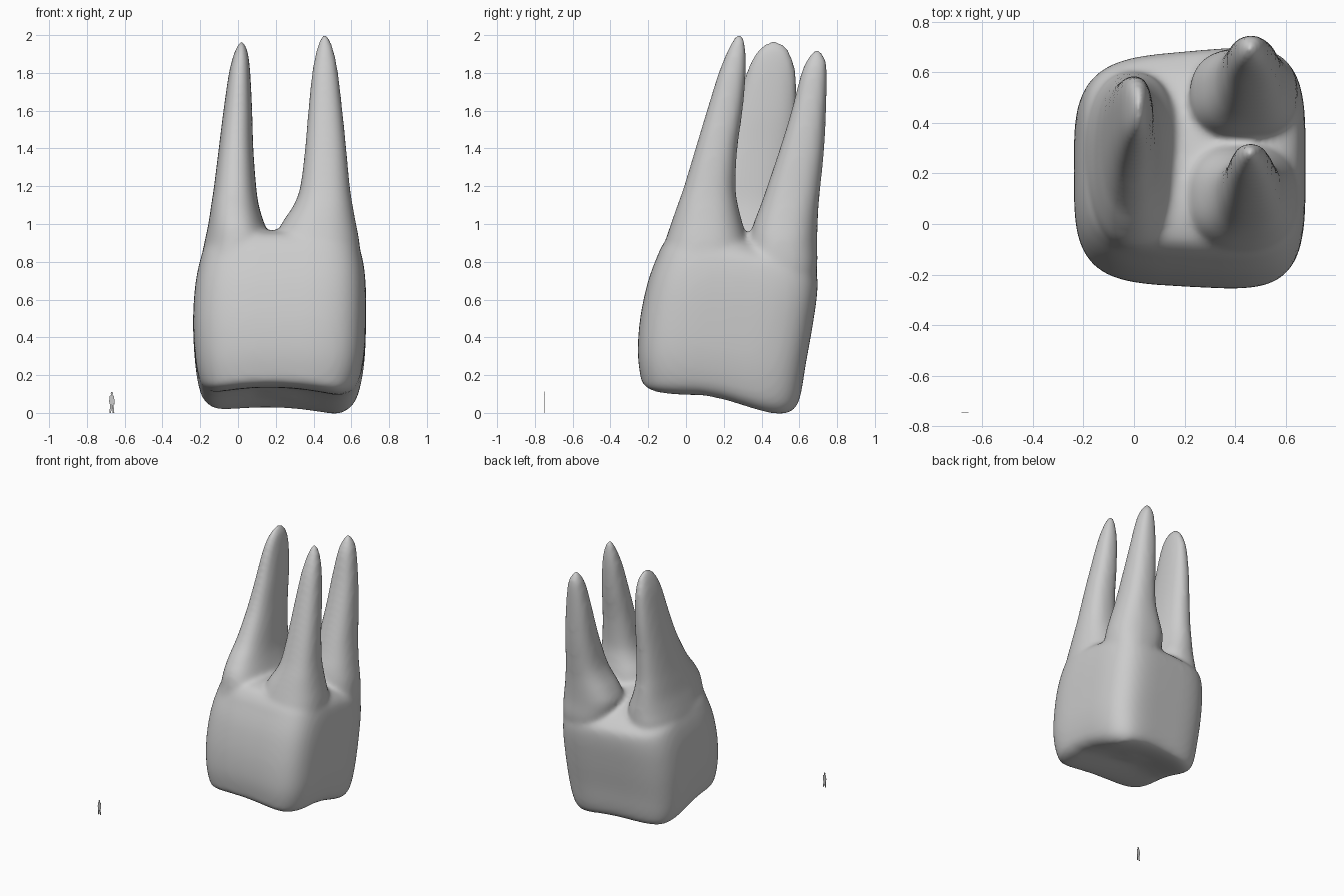
import bpy
import bmesh
from math import cos, sin, pi

cube = bpy.data.objects.get("Cube")
if cube:
    bpy.data.objects.remove(cube, do_unlink=True)


def make_material(name, value):
    mat = bpy.data.materials.new(name)
    mat.use_nodes = True
    colour = (value, value, value, 1)
    mat.diffuse_color = colour
    mat.node_tree.nodes["Principled BSDF"].inputs["Base Color"].default_value = colour
    return mat


def make_object(name, bm, mat):
    bmesh.ops.recalc_face_normals(bm, faces=bm.faces)
    mesh = bpy.data.meshes.new(name)
    bm.to_mesh(mesh)
    bm.free()
    mesh.materials.append(mat)
    obj = bpy.data.objects.new(name, mesh)
    bpy.context.collection.objects.link(obj)
    return obj


def rounded(value, power):
    """Superellipse coordinate from a sine or cosine."""
    return (1 if value >= 0 else -1) * abs(value) ** (2 / power)


def smooth_rings(rings, steps=4):
    """Add in-between rings along a smooth spline through the given ones."""
    padded = [rings[0]] + rings + [rings[-1]]
    result = []
    for a, b, c, d in zip(padded, padded[1:], padded[2:], padded[3:]):
        for k in range(steps):
            t = k / steps
            result.append([
                q + t / 2 * (r - p + t * (2 * p - 5 * q + 4 * r - s
                                          + t * (3 * (q - r) + s - p)))
                for p, q, r, s in zip(a, b, c, d)])
    return result + [rings[-1]]


def loft(bm, rings, power, warp=None, segments=64):
    """Skin a stack of rings, each given as (z, x min, x max, y min, y max)."""
    loops = []
    for z, x0, x1, y0, y1 in smooth_rings(rings):
        loop = []
        for i in range(segments):
            a = 2 * pi * i / segments
            u, v = rounded(cos(a), power), rounded(sin(a), power)
            p = ((x0 + x1) / 2 + u * (x1 - x0) / 2,
                 (y0 + y1) / 2 + v * (y1 - y0) / 2, z)
            loop.append(bm.verts.new(warp(p, u, v, y1 - y0) if warp else p))
        loops.append(loop)
    for low, high in zip(loops, loops[1:]):
        for i in range(segments):
            j = (i + 1) % segments
            bm.faces.new((low[i], low[j], high[j], high[i]))
    # Close each end with a fan
    for loop in (loops[0], loops[-1]):
        centre = sum((v.co for v in loop), loop[0].co * 0) / segments
        tip = bm.verts.new(centre)
        for i in range(segments):
            bm.faces.new((loop[i], loop[(i + 1) % segments], tip))


def crown_warp(p, u, v, depth):
    """Taper the crown to one side, arch the biting face and slope the neck."""
    x, y, z = p
    y -= v * depth * (0.042 if v > 0 else 0.026) * (1 - u)
    s = min(max((y - 0.05) / 0.5, 0), 1)
    arch = max(0, 1 - ((x - 0.2) / 0.32) ** 2)
    bottom = 0.1 - 0.108 * s * s * (3 - 2 * s) + 0.035 * arch - 0.006 * u
    low = max(0, 1 - z / 0.8)
    high = min(1, z / 0.9) ** 4
    slope = 0.24 if y > 0.2 else 0.12
    return (x, y, z + bottom * low - slope * (y - 0.2) * high)


crown = [
    (0.0, 0.1, 0.34, 0.1, 0.36),
    (0.0, -0.1, 0.54, -0.12, 0.56),
    (0.03, -0.18, 0.61, -0.235, 0.61),
    (0.1, -0.21, 0.645, -0.26, 0.635),
    (0.25, -0.23, 0.67, -0.273, 0.66),
    (0.45, -0.238, 0.678, -0.26, 0.695),
    (0.65, -0.228, 0.677, -0.222, 0.72),
    (0.8, -0.203, 0.663, -0.17, 0.72),
    (0.87, -0.175, 0.635, -0.13, 0.69),
    (0.92, -0.11, 0.57, -0.07, 0.63),
    (0.95, 0.0, 0.45, 0.05, 0.5),
    (0.96, 0.15, 0.3, 0.2, 0.35),
]

front_root = [
    (0.6, 0.34, 0.6, -0.08, 0.28),
    (0.8, 0.24, 0.645, -0.13, 0.33),
    (0.9, 0.2, 0.643, -0.112, 0.325),
    (1.0, 0.23, 0.625, -0.08, 0.3),
    (1.1, 0.295, 0.607, -0.045, 0.275),
    (1.2, 0.33, 0.592, -0.01, 0.262),
    (1.4, 0.355, 0.573, 0.05, 0.272),
    (1.6, 0.372, 0.553, 0.11, 0.3),
    (1.8, 0.392, 0.53, 0.172, 0.318),
    (1.92, 0.415, 0.507, 0.22, 0.318),
    (1.99, 0.438, 0.48, 0.255, 0.305),
    (2.01, 0.455, 0.465, 0.275, 0.285),
]

back_root = [
    (0.6, 0.34, 0.6, 0.36, 0.64),
    (0.75, 0.27, 0.645, 0.33, 0.692),
    (0.9, 0.22, 0.643, 0.335, 0.694),
    (1.0, 0.25, 0.625, 0.357, 0.697),
    (1.1, 0.3, 0.607, 0.395, 0.702),
    (1.2, 0.332, 0.592, 0.43, 0.712),
    (1.4, 0.357, 0.573, 0.497, 0.732),
    (1.6, 0.373, 0.553, 0.558, 0.742),
    (1.8, 0.4, 0.525, 0.61, 0.747),
    (1.88, 0.423, 0.5, 0.645, 0.737),
    (1.935, 0.455, 0.465, 0.685, 0.695),
]

side_root = [
    (0.6, -0.17, 0.12, 0.02, 0.56),
    (0.8, -0.193, 0.17, -0.1, 0.6),
    (0.9, -0.178, 0.18, -0.1, 0.597),
    (1.0, -0.157, 0.14, -0.078, 0.587),
    (1.1, -0.142, 0.11, -0.01, 0.577),
    (1.2, -0.127, 0.096, 0.07, 0.572),
    (1.4, -0.102, 0.081, 0.18, 0.577),
    (1.6, -0.077, 0.075, 0.255, 0.588),
    (1.8, -0.048, 0.065, 0.318, 0.582),
    (1.9, -0.022, 0.054, 0.365, 0.555),
    (1.95, 0.0, 0.038, 0.41, 0.52),
    (1.97, 0.015, 0.025, 0.45, 0.48),
]

grey = make_material("light grey", 0.6)

# Tooth: crown and three roots fused into one smooth skin
bm = bmesh.new()
loft(bm, crown, 4, crown_warp)
for root in (front_root, back_root, side_root):
    loft(bm, root, 2.4)
tooth = make_object("tooth", bm, grey)
fuse = tooth.modifiers.new("fuse", "REMESH")
fuse.mode = "VOXEL"
fuse.voxel_size = 0.016
fuse.use_smooth_shade = True
soften = tooth.modifiers.new("soften", "SMOOTH")
soften.factor = 0.5
soften.iterations = 16

# Tiny standing person as a flat cut-out, for scale
half = [(0.0, 0.112), (0.005, 0.109), (0.006, 0.101), (0.003, 0.095),
        (0.011, 0.09), (0.014, 0.065), (0.013, 0.045), (0.01, 0.048),
        (0.01, 0.03), (0.013, 0.0), (0.004, 0.0), (0.0, 0.045)]
bm = bmesh.new()
outline = half + [(-x, z) for x, z in half[-2:0:-1]]
plate = bm.faces.new([bm.verts.new((x - 0.668, -0.748, z)) for x, z in outline])
side = bmesh.ops.extrude_face_region(bm, geom=[plate], use_keep_orig=True)
bmesh.ops.translate(bm, vec=(0, 0.002, 0),
                    verts=[g for g in side["geom"] if isinstance(g, bmesh.types.BMVert)])
make_object("scale_person", bm, grey)
